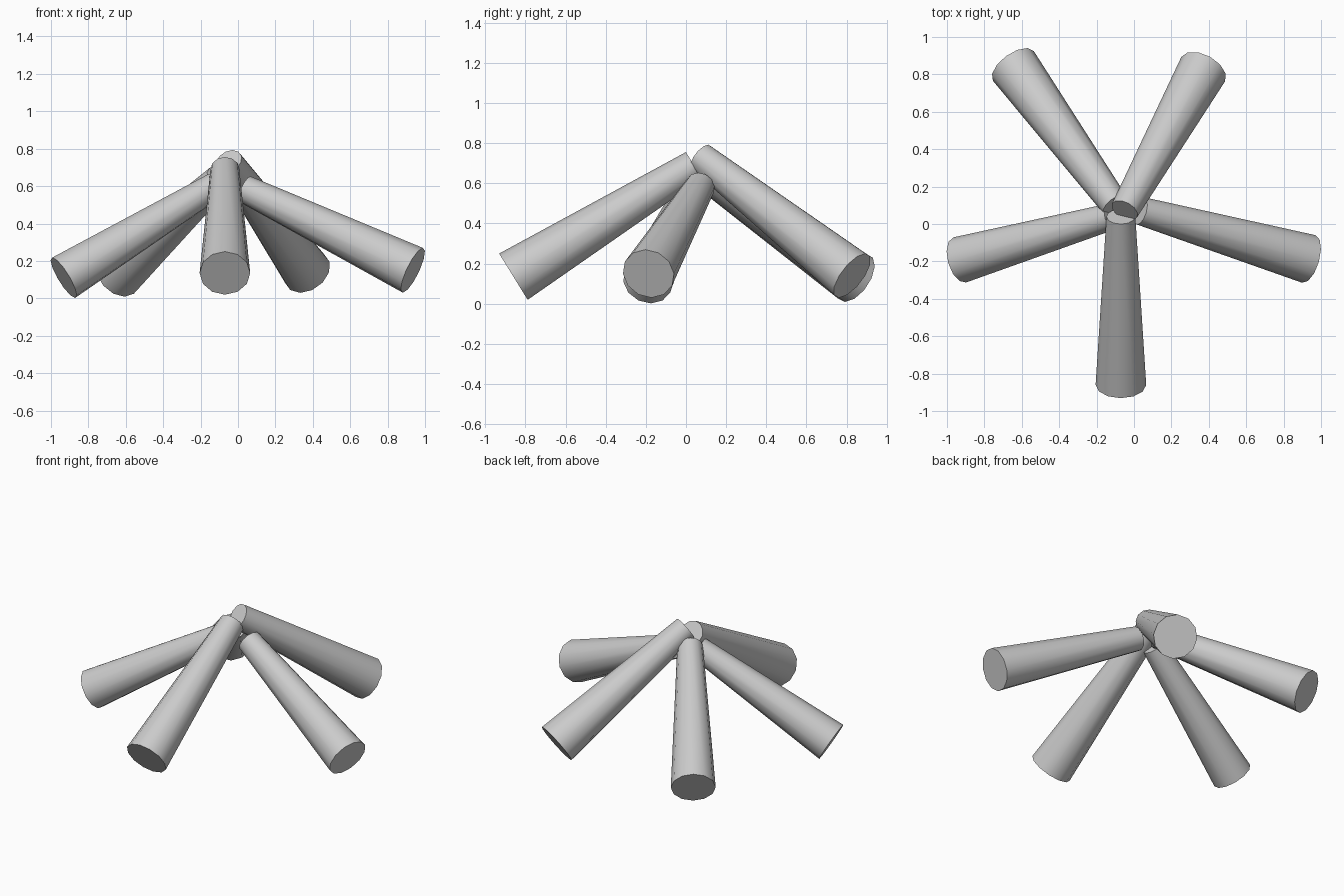
import bpy
from mathutils import Vector

if "Cube" in bpy.data.objects:
    bpy.data.objects.remove(bpy.data.objects["Cube"])

SIDES = 12


def tapered_log(name, foot, tip):
    """Cone frustum from the wide outer end to the narrow inner end."""
    a, b = Vector(foot), Vector(tip)
    axis = b - a
    length = axis.length
    bpy.ops.mesh.primitive_cone_add(
        vertices=SIDES, radius1=0.128 * length, radius2=0.073 * length,
        depth=length, location=(a + b) / 2,
        rotation=axis.to_track_quat('Z', 'Y').to_euler())
    obj = bpy.context.object
    obj.name = name
    bpy.ops.object.shade_smooth_by_angle(angle=0.7)


# Five logs leaning together in a star: outer end centre, inner end centre
logs = {
    "front_log": ((-0.07, -0.86, 0.135), (-0.07, 0.04, 0.69)),
    "right_log": ((0.935, -0.187, 0.15), (0.035, 0.07, 0.585)),
    "left_log": ((-0.932, -0.192, 0.11), (-0.12, 0.04, 0.605)),
    "back_left_log": ((-0.645, 0.845, 0.127), (-0.10, 0.10, 0.64)),
    "back_right_log": ((0.37, 0.828, 0.14), (-0.05, 0.073, 0.73)),
}
for name, (foot, tip) in logs.items():
    tapered_log(name, foot, tip)
